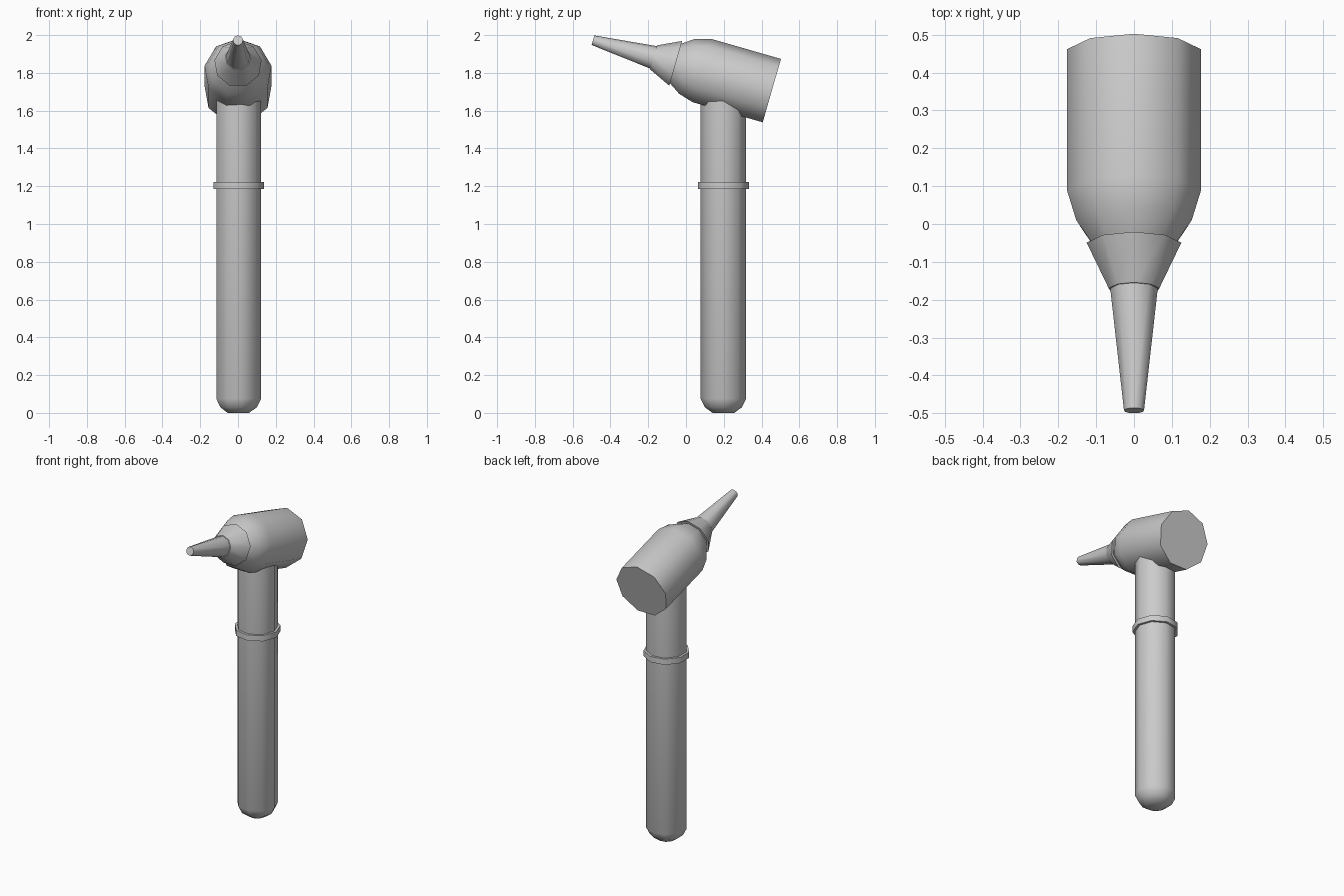
import bpy, bmesh, math
from mathutils import Vector

if "Cube" in bpy.data.objects:
    bpy.data.objects.remove(bpy.data.objects["Cube"])

SIDES = 9
TILT = math.radians(16)


def lathe(name, origin, axis, start, profile):
    """Closed low-poly solid of revolution; profile = (distance, radius)."""
    axis = Vector(axis).normalized()
    u = Vector(start).normalized()
    v = axis.cross(u)
    bm = bmesh.new()
    rings = []
    for d, r in profile:
        ring = []
        for i in range(SIDES):
            a = 2 * math.pi * i / SIDES
            p = Vector(origin) + axis * d + (u * math.cos(a) + v * math.sin(a)) * r
            ring.append(bm.verts.new(p))
        rings.append(ring)
    for a, b in zip(rings, rings[1:]):
        for i in range(SIDES):
            j = (i + 1) % SIDES
            bm.faces.new((a[i], a[j], b[j], b[i]))
    bm.faces.new(rings[0][::-1])
    bm.faces.new(rings[-1])
    bmesh.ops.recalc_face_normals(bm, faces=bm.faces)
    mesh = bpy.data.meshes.new(name)
    bm.to_mesh(mesh)
    bm.free()
    obj = bpy.data.objects.new(name, mesh)
    bpy.context.collection.objects.link(obj)
    bpy.ops.object.select_all(action='DESELECT')
    obj.select_set(True)
    bpy.context.view_layer.objects.active = obj
    bpy.ops.object.shade_smooth_by_angle(angle=math.radians(46))
    return obj


# Upright handle with rounded foot, and its thin ring
base, up, side = (0, 0.198, 0), (0, 0, 1), (1, 0, 0)
lathe("handle", base, up, side,
      [(0, 0.058), (0.03, 0.1), (0.075, 0.122), (1.7, 0.122)])
lathe("handle_ring", base, up, side, [(1.185, 0.137), (1.222, 0.137)])

# Tilted head, collar and tapered tip share one axis, measured from the rear
rear = (0, 0.453, 1.701)
fwd = (0, -math.cos(TILT), math.sin(TILT))
top = (0, math.sin(TILT), math.cos(TILT))
lathe("head", rear, fwd, top,
      [(0, 0.18), (0.387, 0.18), (0.468, 0.155), (0.54, 0.105)])
lathe("collar", rear, fwd, top, [(0.529, 0.127), (0.651, 0.068)])
lathe("nozzle_tip", rear, fwd, top, [(0.64, 0.065), (0.984, 0.027)])
